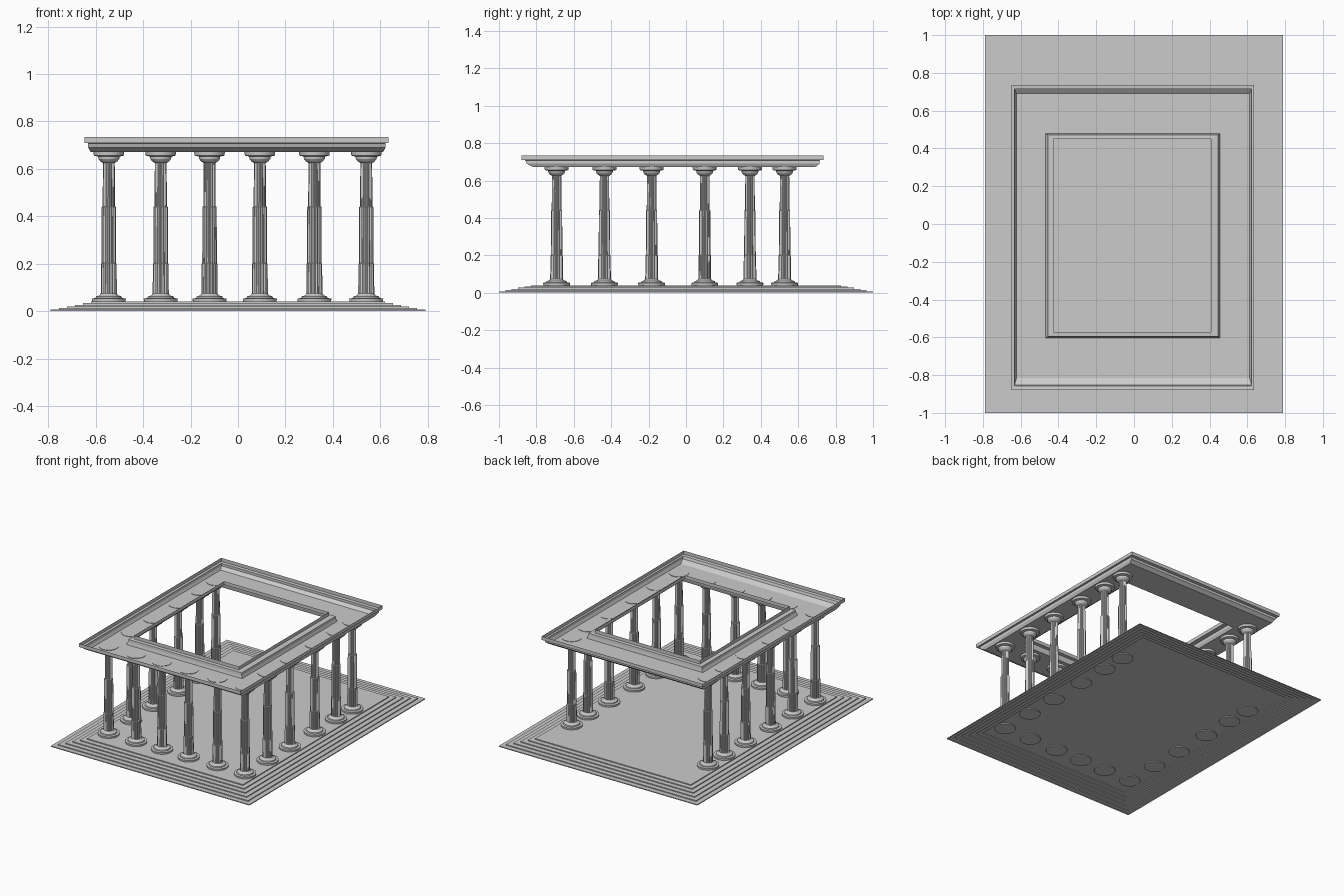
import bpy, bmesh, math

if "Cube" in bpy.data.objects:
    bpy.data.objects.remove(bpy.data.objects["Cube"])


def make_object(name, bm):
    bmesh.ops.recalc_face_normals(bm, faces=bm.faces)
    mesh = bpy.data.meshes.new(name)
    bm.to_mesh(mesh)
    bm.free()
    obj = bpy.data.objects.new(name, mesh)
    bpy.context.collection.objects.link(obj)
    return obj


def skin(bm, loops):
    """Join successive closed vertex loops with quads."""
    for a, b in zip(loops, loops[1:]):
        n = len(a)
        for i in range(n):
            j = (i + 1) % n
            bm.faces.new((a[i], a[j], b[j], b[i]))


def rect(bm, x0, x1, y0, y1, z):
    return [bm.verts.new((x, y, z)) for x, y in ((x0, y0), (x1, y0), (x1, y1), (x0, y1))]


def ring(bm, r, z, n=32, groove=0.0):
    pts = []
    for i in range(n):
        a = 2 * math.pi * i / n
        q = r - groove * (i % 2)
        pts.append(bm.verts.new((q * math.cos(a), q * math.sin(a), z)))
    return pts


# stepped platform, hollow underneath
STEPS, FLOOR = 6, 0.04
bm = bmesh.new()
loops = []
for i in range(STEPS):
    d = 0.034 * i
    for z in (FLOOR * i / STEPS, FLOOR * (i + 1) / STEPS):
        loops.append(rect(bm, -0.79 + d, 0.79 - d, -1 + d, 1 - d, z))
skin(bm, loops)
bm.faces.new(loops[-1])
make_object("stepped_platform", bm)

# entablature: open tray with moulded outer rim and moulded inner opening
bm = bmesh.new()
skin(bm, [rect(bm, *p) for p in (
    (-0.648, 0.635, -0.880, 0.735, 0.735),
    (-0.648, 0.635, -0.880, 0.735, 0.710),
    (-0.632, 0.622, -0.858, 0.714, 0.708),
    (-0.632, 0.622, -0.852, 0.714, 0.690),
    (-0.622, 0.612, -0.815, 0.690, 0.671),
    (-0.468, 0.455, -0.603, 0.478, 0.671),
    (-0.458, 0.448, -0.598, 0.474, 0.690),
    (-0.456, 0.446, -0.596, 0.472, 0.708),
    (-0.425, 0.408, -0.573, 0.450, 0.710),
    (-0.425, 0.408, -0.573, 0.450, 0.735),
)])
make_object("entablature", bm)

# fluted column with round base and capital: (radius, height, flute depth)
PROFILE = (
    (0.070, 0.034, 0), (0.072, 0.053, 0), (0.056, 0.055, 0), (0.054, 0.062, 0),
    (0.040, 0.066, 0), (0.034, 0.074, 0.004), (0.033, 0.200, 0.004),
    (0.031, 0.202, 0.004), (0.030, 0.440, 0.004), (0.026, 0.442, 0.003),
    (0.025, 0.625, 0.003), (0.036, 0.632, 0), (0.044, 0.642, 0),
    (0.045, 0.652, 0), (0.063, 0.656, 0), (0.065, 0.674, 0),
)
bm = bmesh.new()
loops = [ring(bm, r, z, 32, g) for r, z, g in PROFILE]
skin(bm, loops)
bm.faces.new(loops[0])
bm.faces.new(loops[-1])
first = make_object("column", bm)

# front row and two side rows, back left open
XS = (-0.545, -0.326, -0.120, 0.092, 0.322, 0.541)
YS = (-0.692, -0.436, -0.184, 0.100, 0.342, 0.527)
spots = [(x, YS[0]) for x in XS] + [(x, y) for x in (XS[0], XS[-1]) for y in YS[1:]]
first.location = (*spots[0], 0)
for i, (x, y) in enumerate(spots[1:], 2):
    col = bpy.data.objects.new(f"column_{i}", first.data)
    col.location = (x, y, 0)
    bpy.context.collection.objects.link(col)
